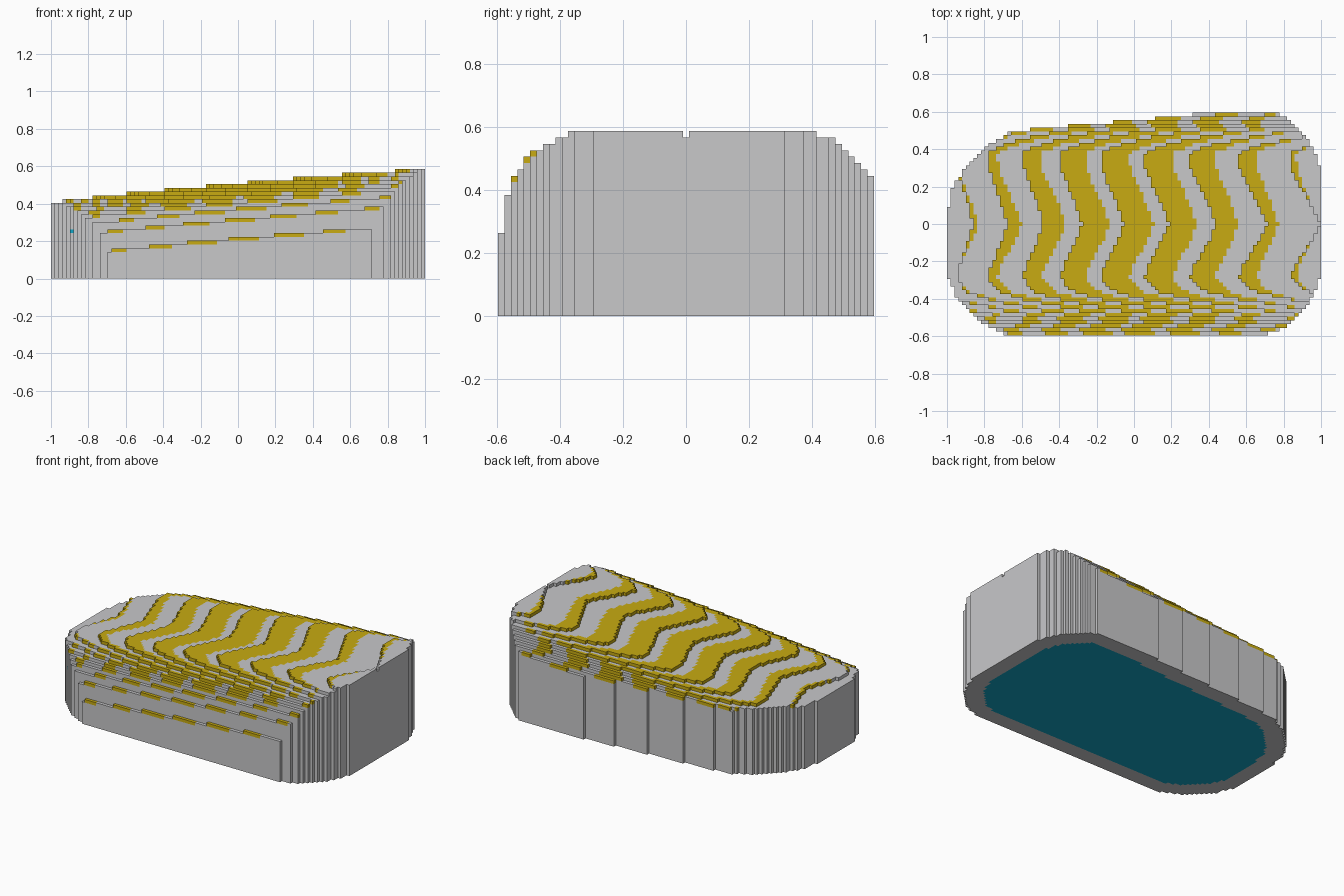
import bpy
import bmesh
import math

old = bpy.data.objects.get("Cube")
if old:
    bpy.data.objects.remove(old, do_unlink=True)

NX, NY = 99, 59
V = 2 / NX          # size of one little block
BASE_LAYERS = 21    # layers at the low end of the crest


def make_material(name, color):
    mat = bpy.data.materials.new(name)
    mat.use_nodes = True
    mat.diffuse_color = (*color, 1)
    mat.node_tree.nodes["Principled BSDF"].inputs["Base Color"].default_value = (*color, 1)
    return mat


grey = make_material("light grey", (0.58, 0.58, 0.59))
yellow = make_material("mustard yellow", (0.58, 0.41, 0.006))
teal = make_material("teal", (0.006, 0.38, 0.57))
GREY, YELLOW, TEAL = range(3)


def interp(points, t):
    """Piecewise linear value through a few control points."""
    if t <= points[0][0]:
        return points[0][1]
    for (a, fa), (b, fb) in zip(points, points[1:]):
        if t <= b:
            return fa + (fb - fa) * (t - a) / (b - a)
    return points[-1][1]


# Footprint outline, as front and back edges along x
FRONT = [(-1, -.27), (-.98, -.31), (-.96, -.37), (-.93, -.42), (-.88, -.47),
         (-.83, -.52), (-.77, -.555), (-.67, -.595), (.68, -.595), (.76, -.575),
         (.83, -.535), (.9, -.46), (.95, -.4), (.97, -.36), (1, -.26)]
BACK = [(-1, .04), (-.97, .2), (-.93, .26), (-.9, .3), (-.85, .36), (-.8, .41),
        (-.73, .45), (-.67, .485), (-.55, .505), (-.3, .53), (-.05, .55),
        (.22, .575), (.42, .6), (.76, .595), (.83, .56), (.9, .48), (.95, .42),
        (.97, .38), (1, .28)]
# Cross-section: layers below the crest, across y
SECTION = [(-.585, -14.6), (-.565, -9.3), (-.545, -6.7), (-.524, -4.9), (-.5, -3.7),
           (-.48, -2.9), (-.45, -2.1), (-.4, -.9), (-.36, -.3), (-.29, 0), (-.22, -.1),
           (-.08, -.42), (0, -.55), (.1, -.4), (.2, -.2), (.3, -.02), (.38, 0),
           (.42, -.4), (.46, -1.1), (.5, -2), (.52, -2.9), (.54, -3.8), (.56, -4.8),
           (.585, -6.5)]


def center(i, j):
    return (i + .5 - NX / 2) * V, (j + .5 - NY / 2) * V


def crest(x):
    """Layer count along the gently flattening ramp."""
    return (-.163 + math.sqrt(.0266 + .03 * (x + .95))) / .015


# Column heights and stripe colours
height, stripe = {}, {}
for i in range(NX):
    for j in range(NY):
        x, y = center(i, j)
        if not interp(FRONT, x) < y < interp(BACK, x):
            continue
        level = crest(x) + interp(SECTION, y)
        height[i, j] = max(7, BASE_LAYERS + math.floor(level))
        stripe[i, j] = level % 1 < .68 - .54 * (x / .85) ** 2

# Underside panel: columns well inside the outline
RIM = 5
ring = [(round(RIM * math.cos(a * math.pi / 8)), round(RIM * math.sin(a * math.pi / 8)))
        for a in range(16)]
panel = {c for c in height if all((c[0] + a, c[1] + b) in height for a, b in ring)}

# Terraced body
bm = bmesh.new()


def quad(corners, mat):
    face = bm.faces.new([bm.verts.new(((i - NX / 2) * V, (j - NY / 2) * V, k * V))
                         for i, j, k in corners])
    face.material_index = mat


for (i, j), h in height.items():
    color = YELLOW if stripe[i, j] else GREY
    square = [(i, j), (i + 1, j), (i + 1, j + 1), (i, j + 1)]
    quad([(a, b, h) for a, b in square], color)
    quad([(a, b, 0) for a, b in reversed(square)], TEAL if (i, j) in panel else GREY)
    # Walls down to each lower neighbour, only the top layer striped
    for side, (di, dj) in enumerate([(0, -1), (1, 0), (0, 1), (-1, 0)]):
        low = height.get((i + di, j + dj), 0)
        if low >= h:
            continue
        p, q = square[side], square[(side + 1) % 4]
        for z0, z1, mat in ((low, h - 1, GREY), (max(low, h - 1), h, color)):
            if z1 > z0:
                quad([(*p, z0), (*q, z0), (*q, z1), (*p, z1)], mat)

bmesh.ops.remove_doubles(bm, verts=bm.verts, dist=V / 100)
mesh = bpy.data.meshes.new("terraced_body")
bm.to_mesh(mesh)
bm.free()
for mat in (grey, yellow, teal):
    mesh.materials.append(mat)
body = bpy.data.objects.new("terraced_body", mesh)
bpy.context.collection.objects.link(body)

# Single teal chip set on the front corner wall
chip_i = 5
chip_j = min(j for i, j in height if i == chip_i)
chip_x, chip_y = center(chip_i, chip_j)
bpy.ops.mesh.primitive_cube_add(size=1, location=(chip_x, chip_y - V / 2, 12.5 * V))
chip = bpy.context.object
chip.name = "corner_chip"
chip.scale = (V, .002, V)
chip.data.materials.append(teal)
